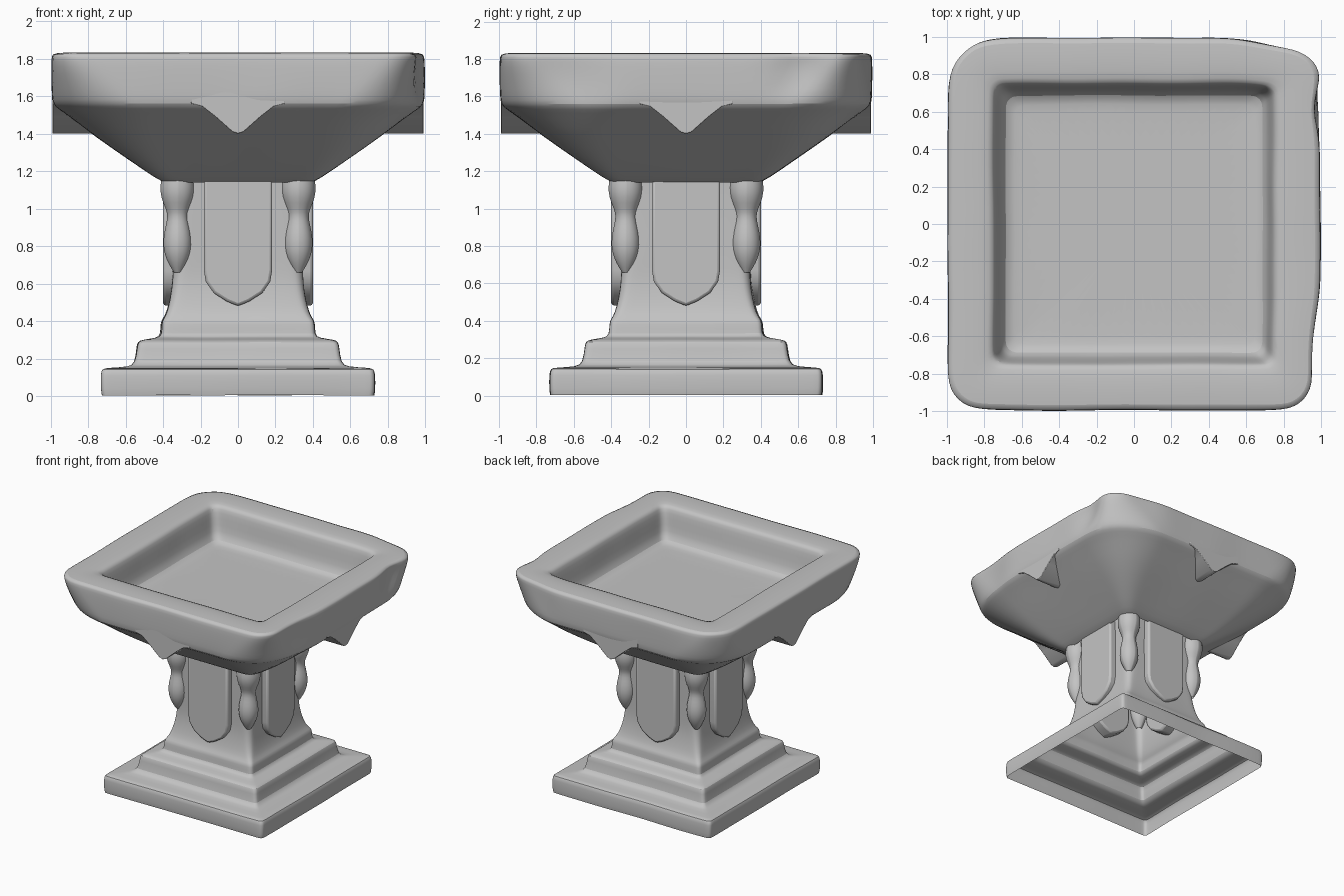
import bpy, bmesh
from math import cos, sin, pi, radians
from mathutils import Vector, Matrix, noise

cube = bpy.data.objects.get("Cube")
if cube:
    bpy.data.objects.remove(cube, do_unlink=True)

stone = bpy.data.materials.new("grey_stone")
stone.use_nodes = True
grey = (0.55, 0.55, 0.55, 1)
stone.diffuse_color = grey
stone.node_tree.nodes["Principled BSDF"].inputs["Base Color"].default_value = grey


def finish(name, bm, angle=40):
    bmesh.ops.recalc_face_normals(bm, faces=bm.faces)
    mesh = bpy.data.meshes.new(name)
    bm.to_mesh(mesh)
    bm.free()
    mesh.materials.append(stone)
    ob = bpy.data.objects.new(name, mesh)
    bpy.context.collection.objects.link(ob)
    bpy.ops.object.select_all(action="DESELECT")
    ob.select_set(True)
    bpy.context.view_layer.objects.active = ob
    bpy.ops.object.shade_smooth_by_angle(angle=radians(angle))
    return ob


def ring(half, radius, z, side, arc=4):
    """Points of a rounded square; side is the count of points along each edge."""
    pts, c = [], half - radius
    for q in range(4):
        turn = Matrix.Rotation(q * pi / 2, 3, "Z")
        corner = [Vector((c + radius * cos(a), c + radius * sin(a), z))
                  for a in (i * pi / 2 / arc for i in range(arc + 1))]
        end = Vector((-c, half, z))
        edge = [corner[-1].lerp(end, i / (side + 1)) for i in range(1, side + 1)]
        pts += [turn @ p for p in corner + edge]
    return pts


def loft(name, profile, side=0, centre=(0, 0), wobble=0, dents=(), cap=False):
    """Skin a stack of rounded squares given as (half width, corner radius, z)."""
    bm = bmesh.new()
    rows = []
    for half, radius, z in profile:
        row = []
        for p in ring(half, radius, z, side):
            shift = noise.noise_vector(p * 2.7) * wobble
            for spot, reach, push in dents:
                fall = max(0, 1 - (p - Vector(spot)).length / reach)
                shift += Vector(push) * fall * fall * (3 - 2 * fall)
            shift.z *= 0.25
            row.append(bm.verts.new(p + shift + Vector((*centre, 0))))
        rows.append(row)
    for low, high in zip(rows, rows[1:]):
        for i in range(len(low)):
            j = (i + 1) % len(low)
            bm.faces.new((low[i], low[j], high[j], high[i]))
    if cap:
        bm.faces.new(rows[-1])
    ob = finish(name, bm)
    sub = ob.modifiers.new("soften", "SUBSURF")
    sub.levels = sub.render_levels = 1


def slab(name, outline, front, back, turn, bevel):
    """Extrude a mirrored outline of (x, z) from the front plane inward."""
    full = outline + [(-x, z) for x, z in reversed(outline) if x > 0]
    bm = bmesh.new()
    face = bm.faces.new([bm.verts.new((x, -front, z)) for x, z in full])
    grown = bmesh.ops.extrude_face_region(bm, geom=[face])["geom"]
    moved = [v for v in grown if isinstance(v, bmesh.types.BMVert)]
    bmesh.ops.translate(bm, verts=moved, vec=(0, front - back, 0))
    bmesh.ops.rotate(bm, verts=bm.verts, matrix=Matrix.Rotation(turn, 3, "Z"))
    ob = finish(name, bm)
    mod = ob.modifiers.new("worn_edges", "BEVEL")
    mod.width, mod.segments = bevel, 2


# Stepped base flowing into the hollow column core, open underneath
loft("base_and_column", [
    (0.725, 0.03, 0.004), (0.73, 0.03, 0.03), (0.73, 0.03, 0.12), (0.722, 0.03, 0.145),
    (0.70, 0.03, 0.15), (0.58, 0.03, 0.155), (0.55, 0.03, 0.175), (0.54, 0.03, 0.26),
    (0.535, 0.03, 0.29), (0.51, 0.03, 0.30), (0.43, 0.03, 0.31), (0.41, 0.03, 0.325),
    (0.41, 0.03, 0.39), (0.40, 0.03, 0.41), (0.38, 0.04, 0.44), (0.36, 0.05, 0.52),
    (0.348, 0.05, 0.60), (0.345, 0.06, 0.67), (0.345, 0.07, 0.75), (0.345, 0.07, 1.0),
    (0.35, 0.07, 1.18),
], side=8, wobble=0.008)

# Chips and worn spots around the basin: place, reach, push
chips = [
    ((0.99, 0.62, 1.74), 0.19, (-0.05, 0, 0)), ((0.9, 0.98, 1.76), 0.42, (0, -0.06, 0)),
    ((0.99, -0.66, 1.7), 0.36, (-0.045, 0, 0)), ((0.98, -0.98, 1.72), 0.4, (-0.035, 0, 0)),
    ((-0.98, 0.98, 1.8), 0.3, (0.03, -0.03, 0)),
]
# Square basin, its corners worn rounder towards the underside, with a sunken floor
loft("basin", [
    (0.39, 0.06, 1.14), (0.43, 0.07, 1.155), (0.58, 0.13, 1.26), (0.76, 0.24, 1.385),
    (0.90, 0.35, 1.492), (0.965, 0.39, 1.535), (0.988, 0.38, 1.557), (0.992, 0.34, 1.60),
    (0.994, 0.27, 1.68), (0.994, 0.20, 1.76), (0.992, 0.17, 1.815), (0.982, 0.16, 1.832),
    (0.86, 0.10, 1.834), (0.765, 0.06, 1.828), (0.745, 0.06, 1.81), (0.73, 0.06, 1.74),
    (0.715, 0.06, 1.63), (0.69, 0.06, 1.57), (0.64, 0.05, 1.555), (0.58, 0.04, 1.552),
], side=15, wobble=0.006, dents=chips, cap=True)

# Bulging corner balusters, fading into the core above the base
for sx in (-1, 1):
    for sy in (-1, 1):
        loft("corner_baluster", [(r, r, z) for r, z in (
            (0.085, 1.17), (0.094, 1.12), (0.09, 1.06), (0.063, 1.0), (0.052, 0.96),
            (0.063, 0.91), (0.078, 0.84), (0.075, 0.77), (0.052, 0.71), (0.02, 0.66))],
            centre=(sx * 0.322, sy * 0.322))

# Pointed panels on the column and pointed drops flush with the rim, one per side
panel = [(0, 0.48), (0.06, 0.505), (0.13, 0.55), (0.172, 0.61), (0.182, 0.67), (0.182, 1.18)]
drop = [(0, 1.4), (0.03, 1.41), (0.12, 1.49), (0.19, 1.545), (0.25, 1.56), (0.25, 1.64)]
for i in range(4):
    slab("column_panel", panel, 0.40, 0.27, i * pi / 2, 0.015)
    slab("rim_drop", drop, 0.99, 0.74, i * pi / 2, 0.004)
